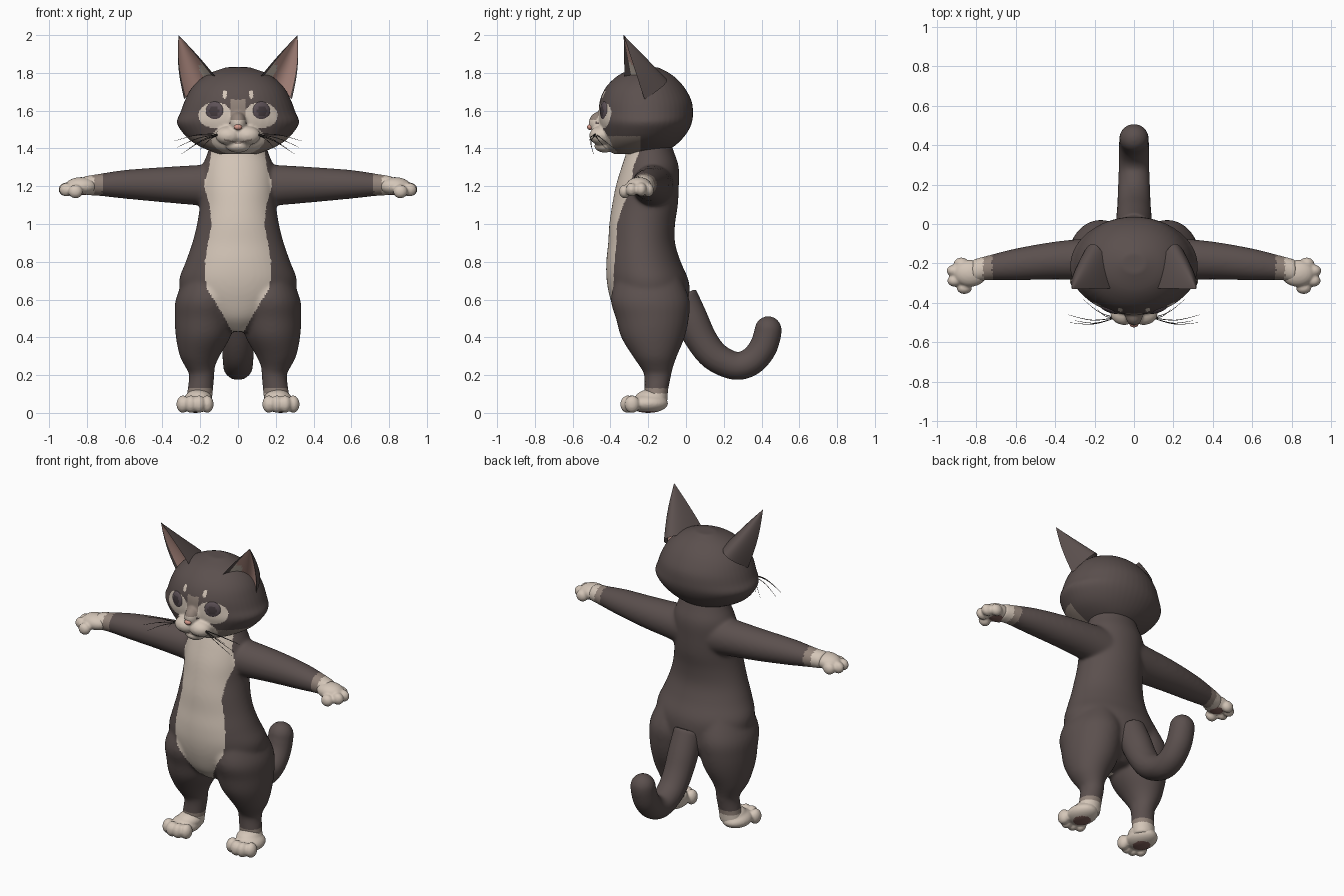
import bpy, bmesh, math
from mathutils import Vector, Matrix

if "Cube" in bpy.data.objects:
    bpy.data.objects.remove(bpy.data.objects["Cube"])

PALETTE = {
    "dark_fur": (0.105, 0.080, 0.076), "cream_fur": (0.66, 0.565, 0.48),
    "blended_fur": (0.29, 0.23, 0.195), "ear_pink": (0.57, 0.34, 0.29),
    "nose_pink": (0.66, 0.32, 0.26), "iris": (0.11, 0.083, 0.095),
    "pupil": (0.06, 0.045, 0.05), "paw_pad": (0.22, 0.12, 0.105),
    "whisker": (0.045, 0.038, 0.036)}
MATS, IDX = [], {}
for i, (key, col) in enumerate(PALETTE.items()):
    m = bpy.data.materials.new(key)
    m.diffuse_color = (*col, 1)
    m.use_nodes = True
    m.node_tree.nodes["Principled BSDF"].inputs["Base Color"].default_value = m.diffuse_color
    MATS.append(m)
    IDX[key] = i
DARK, CREAM, BLEND = IDX["dark_fur"], IDX["cream_fur"], IDX["blended_fur"]
X, Y, Z = Vector((1, 0, 0)), Vector((0, 1, 0)), Vector((0, 0, 1))


def spline(pts, sub):
    """Catmull-Rom interpolation of equal-length tuples."""
    out = []
    for i in range(len(pts) - 1):
        p = [pts[max(0, min(len(pts) - 1, i + k))] for k in (-1, 0, 1, 2)]
        for s in range(sub):
            t = s / sub
            out.append([0.5 * (2 * b + (c - a) * t + (2 * a - 5 * b + 4 * c - d) * t * t
                               + (3 * b - a - 3 * c + d) * t ** 3) for a, b, c, d in zip(*p)])
    return out + [list(pts[-1])]


def loft(bm, stations, u, v=None, seg=32, sub=4):
    """Skin ellipses (x, y, z, radius_u, radius_v) along a path."""
    st = spline(stations, sub)
    cs = [Vector(s[:3]) for s in st]
    rings = []
    for i, s in enumerate(st):
        tan = cs[min(i + 1, len(cs) - 1)] - cs[max(i - 1, 0)]
        w = v if v else tan.cross(u).normalized()
        rings.append([bm.verts.new(cs[i] + u * (s[3] * math.cos(a)) + w * (s[4] * math.sin(a)))
                      for a in (2 * math.pi * k / seg for k in range(seg))])
    for a, b in zip(rings, rings[1:]):
        for k in range(seg):
            n = (k + 1) % seg
            bm.faces.new((a[k], a[n], b[n], b[k]))
    bm.faces.new(rings[0])
    bm.faces.new(rings[-1])


def ball(bm, c, r, rot=0.0):
    mat = Matrix.Translation(c) @ Matrix.Rotation(rot, 4, 'Z') @ Matrix.Diagonal((*r, 1))
    bmesh.ops.create_uvsphere(bm, u_segments=28, v_segments=18, radius=1, matrix=mat)


def finish(name, bm, rule=None, voxel=0, soften=0, sharp=60):
    """Make the object, optionally fuse its overlapping pieces, and colour its faces."""
    bmesh.ops.recalc_face_normals(bm, faces=bm.faces[:])
    me = bpy.data.meshes.new(name)
    bm.to_mesh(me)
    bm.free()
    ob = bpy.data.objects.new(name, me)
    bpy.context.collection.objects.link(ob)
    if voxel:
        r = ob.modifiers.new("fuse", 'REMESH')
        r.mode, r.voxel_size = 'VOXEL', voxel
        s = ob.modifiers.new("soften", 'SMOOTH')
        s.factor, s.iterations = 0.5, soften
        bpy.context.view_layer.update()
        dg = bpy.context.evaluated_depsgraph_get()
        me = bpy.data.meshes.new_from_object(ob.evaluated_get(dg))
        ob.modifiers.clear()
        ob.data = me
        me.materials.clear()
    for m in MATS:
        me.materials.append(m)
    for p in me.polygons:
        p.use_smooth = True
        if rule:
            p.material_index = rule(p.center, p.normal)
    me.set_sharp_from_angle(angle=math.radians(sharp))
    return ob


# Body: torso, legs and arms fused
BIB = [(0.42, 0.025), (0.5, 0.07), (0.6, 0.13), (0.65, 0.16), (0.72, 0.178), (0.8, 0.175),
       (0.9, 0.158), (1.0, 0.14), (1.1, 0.15), (1.21, 0.182), (1.29, 0.155), (1.42, 0.135)]


def bib_width(z):
    for (z0, w0), (z1, w1) in zip(BIB, BIB[1:]):
        if z0 <= z <= z1:
            return w0 + (w1 - w0) * (z - z0) / (z1 - z0)
    return 0


def body_rule(c, n):
    x = abs(c.x)
    if x > 0.765 or c.z < 0.105:
        return CREAM
    if x > 0.72 or c.z < 0.13:
        return BLEND
    return CREAM if c.y < -0.22 and n.y < 0.05 and x < bib_width(c.z) else DARK


bm = bmesh.new()
loft(bm, [(0, -.19, .43, .08, .10), (0, -.175, .5, .2, .185), (0, -.19, .6, .29, .21),
          (0, -.203, .7, .312, .217), (0, -.225, .8, .277, .197), (0, -.235, .9, .242, .177),
          (0, -.232, 1.0, .217, .174), (0, -.217, 1.1, .202, .174), (0, -.205, 1.2, .2, .167),
          (0, -.19, 1.3, .19, .152), (0, -.19, 1.38, .16, .127), (0, -.2, 1.46, .14, .11)],
     X, Y, seg=48)
for s in (-1, 1):
    loft(bm, [(s * x, y, z, a, b) for x, y, z, a, b in (
        (.15, -.2, .72, .13, .17), (.165, -.19, .6, .165, .208), (.175, -.178, .5, .16, .193),
        (.185, -.175, .4, .144, .168), (.203, -.165, .3, .105, .117), (.2, -.155, .24, .077, .086),
        (.192, -.15, .2, .067, .072), (.2, -.157, .12, .068, .063), (.21, -.16, .04, .07, .06))], X, Y)
    loft(bm, [(s * x, y, z, a, b) for x, y, z, a, b in (
        (.08, -.17, 1.2, .11, .12), (.2, -.177, 1.205, .108, .108), (.4, -.185, 1.208, .096, .093),
        (.6, -.205, 1.21, .081, .076), (.74, -.222, 1.207, .063, .058),
        (.82, -.24, 1.203, .06, .05))], Y, Z)
finish("body", bm, body_rule, 0.009, 16)

# Tail: curling tube with a rounded tip
bm = bmesh.new()
loft(bm, [(0, -.03, .62, .085, .09), (0, .025, .5, .09, .09), (0, .08, .39, .086, .084),
          (0, .14, .31, .083, .08), (0, .21, .265, .08, .076), (0, .28, .248, .078, .074),
          (0, .35, .275, .077, .074), (0, .405, .34, .076, .074), (0, .43, .41, .075, .073),
          (0, .435, .44, .074, .072)], X)
ball(bm, (0, .435, .438), (.074, .072, .074))
finish("tail", bm, lambda c, n: DARK, 0.01, 6)

# Paws
for s, side in ((-1, "right"), (1, "left")):
    bm = bmesh.new()
    ball(bm, (s * .225, -.2, .05), (.085, .105, .05))
    ball(bm, (s * .21, -.185, .075), (.072, .085, .05))
    for x, y in ((.163, -.29), (.206, -.308), (.25, -.308), (.292, -.285)):
        ball(bm, (s * x, y, .046), (.034, .04, .046))

    def foot_rule(c, n):
        big = ((abs(c.x) - .225) / .05) ** 2 + ((c.y + .2) / .055) ** 2 < 1
        return IDX["paw_pad"] if n.z < -0.7 and big else CREAM
    finish(side + "_foot", bm, foot_rule, 0.007, 3)

    bm = bmesh.new()
    ball(bm, (s * .83, -.25, 1.2), (.085, .068, .048))
    for x, y, z in ((.875, -.2, 1.18), (.912, -.237, 1.183), (.908, -.288, 1.182), (.86, -.325, 1.172)):
        ball(bm, (s * x, y, z), (.038, .03, .036))

    def hand_rule(c, n):
        big = ((abs(c.x) - .835) / .04) ** 2 + ((c.y + .25) / .04) ** 2 < 1
        return IDX["paw_pad"] if n.z < -0.7 and big else CREAM
    finish(side + "_hand", bm, hand_rule, 0.007, 3)


# Head: skull with muzzle, bridge and chin fused, and a painted mask
def head_rule(c, n):
    x, z = abs(c.x), c.z

    def inside(cx, cz, rx, rz):
        return ((x - cx) / rx) ** 2 + ((z - cz) / rz) ** 2 < 1
    if c.y < -0.3 and n.y < 0.3:
        if c.y < -.4 and x < .075 and abs(z - 1.428 - .25 * x) < .005:
            return BLEND
        if inside(0, 1.45, .14, .085) or inside(.07, 1.685, .012, .022):
            return CREAM
        if x < .04 and z < 1.66:
            return CREAM if z < 1.55 else BLEND
        if inside(.12, 1.575, .09, .068):
            return CREAM
    if c.y < -0.24 and z < 1.465 and n.y < 0.3:
        return BLEND
    return DARK


bm = bmesh.new()
loft(bm, [(0, (f + b) / 2, z, w, (b - f) / 2) for z, w, f, b in (
    (1.37, .10, -.38, -.15), (1.40, .18, -.42, -.08), (1.44, .25, -.437, -.03),
    (1.49, .298, -.45, .01), (1.54, .324, -.46, .032), (1.59, .305, -.462, .037),
    (1.65, .283, -.457, .03), (1.71, .253, -.433, .0), (1.76, .208, -.392, -.04),
    (1.80, .147, -.335, -.09), (1.83, .06, -.25, -.15))], X, Y, seg=48)
ball(bm, (0, -.455, 1.535), (.045, .06, .06))
ball(bm, (0, -.43, 1.413), (.065, .055, .035))
for s in (-1, 1):
    ball(bm, (s * .05, -.452, 1.468), (.07, .06, .05))
finish("head", bm, head_rule, 0.007, 6)

# Nose
bm = bmesh.new()
ball(bm, (0, -.508, 1.513), (.022, .016, .015))
finish("nose", bm, lambda c, n: IDX["nose_pink"])

for s, side in ((-1, "right"), (1, "left")):
    # Eye: shallow lens with a pupil in the middle
    bm = bmesh.new()
    ec = Vector((s * .123, -.433, 1.598))
    ball(bm, ec, (.05, .016, .05), s * math.radians(20))
    finish(side + "_eye", bm, lambda c, n: IDX["pupil"] if (c - ec).length < .03 else IDX["iris"])

    # Ear: curved outer shell and recessed lining, both running to the tip
    bm = bmesh.new()
    tip = Vector((s * .315, -.33, 2.0))
    a, b = Vector((s * .095, -.325, 1.75)), Vector((s * .285, -.22, 1.66))
    mid = Vector((s * .195, -.105, 1.77))
    lining = (a + b) / 4 + mid / 2
    NU, NT = 20, 14
    for peak, is_lining in ((mid, False), (lining, True)):
        ctrl = peak * 2 - (a + b) / 2
        grid = []
        for j in range(NT + 1):
            t = j / NT
            row = []
            for i in range(NU + 1):
                u = i / NU
                base = a * (1 - u) ** 2 + ctrl * 2 * u * (1 - u) + b * u * u
                p = base.lerp(tip, t)
                p.x += s * (u - .3) * .022 * math.sin(math.pi * t)
                row.append(bm.verts.new(p))
            grid.append(row)
        for j in range(NT):
            for i in range(NU):
                f = bm.faces.new((grid[j][i], grid[j][i + 1], grid[j + 1][i + 1], grid[j + 1][i]))
                if is_lining and 2 <= i < NU - 1 and j < NT - 1:
                    tuft = i < 7 and j < 6 - i // 3
                    f.material_index = CREAM if tuft else IDX["ear_pink"]
    bmesh.ops.remove_doubles(bm, verts=bm.verts[:], dist=1e-4)
    finish(side + "_ear", bm, sharp=50)

    # Whiskers
    bm = bmesh.new()
    for ex, ey, ez in ((.335, -.46, 1.44), (.325, -.5, 1.405), (.30, -.49, 1.37),
                       (.26, -.38, 1.40), (.2, -.42, 1.395)):
        start, end = Vector((s * .09, -.475, 1.475)), Vector((s * ex, ey, ez))
        bend = (start + end) / 2 + Vector((0, -.02, .015))
        loft(bm, [(*start, .0025, .0025), (*bend, .002, .002), (*end, .0008, .0008)], Y, Z, seg=5, sub=5)
    finish(side + "_whiskers", bm, lambda c, n: IDX["whisker"])
